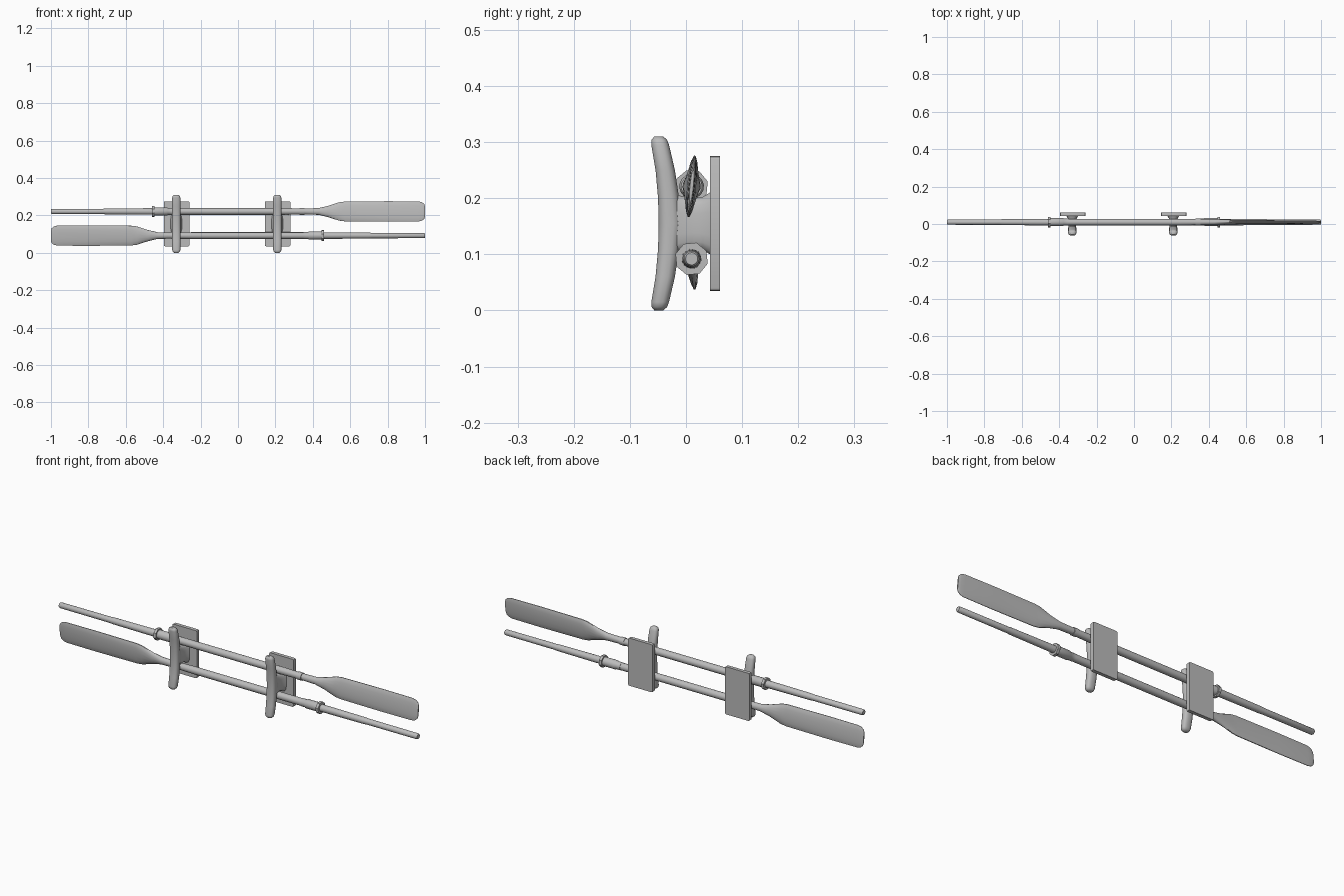
import bpy, bmesh, math
from mathutils import Vector, Matrix

cube = bpy.data.objects.get("Cube")
if cube:
    bpy.data.objects.remove(cube, do_unlink=True)

grey = bpy.data.materials.new("plain grey")
grey.use_nodes = True
grey.diffuse_color = (0.5, 0.5, 0.5, 1)
grey.node_tree.nodes["Principled BSDF"].inputs["Base Color"].default_value = (0.5, 0.5, 0.5, 1)


def finish(bm, name, matrix, angle=40):
    bmesh.ops.recalc_face_normals(bm, faces=bm.faces)
    mesh = bpy.data.meshes.new(name)
    bm.to_mesh(mesh)
    bm.free()
    obj = bpy.data.objects.new(name, mesh)
    bpy.context.collection.objects.link(obj)
    mesh.materials.append(grey)
    obj.matrix_world = matrix
    bpy.ops.object.select_all(action='DESELECT')
    obj.select_set(True)
    bpy.context.view_layer.objects.active = obj
    bpy.ops.object.shade_smooth_by_angle(angle=math.radians(angle))
    return obj


def loft(name, sections, place, matrix, sides=16, power=1.0):
    """Skin rings of (distance, offset, half width a, half width b)."""
    bm = bmesh.new()
    rings = []
    for d, off, a, b in sections:
        ring = []
        for i in range(sides):
            t = 2 * math.pi * (i + 0.5) / sides
            c, s = math.cos(t), math.sin(t)
            u = a * math.copysign(abs(c) ** power, c)
            v = b * math.copysign(abs(s) ** power, s)
            ring.append(bm.verts.new(place(d, off + u, v)))
        rings.append(ring)
    for r, q in zip(rings, rings[1:]):
        for i in range(sides):
            j = (i + 1) % sides
            bm.faces.new((r[i], r[j], q[j], q[i]))
    bm.faces.new(rings[0])
    bm.faces.new(rings[-1])
    return finish(bm, name, matrix)


def along_x(d, u, v):
    return Vector((d, u, v))


def along_z(d, u, v):
    return Vector((v, u, d))


def along_y(d, u, v):
    return Vector((v, d, u))


def turned(name, profile, matrix, sides=16):
    return loft(name, [(x, 0, r, r) for x, r in profile], along_x, matrix, sides)


def oar(label, matrix):
    # Tapered shaft with a rounded handle end
    turned(label + "_shaft", [(-1, 0.011), (-0.995, 0.014), (-0.72, 0.0145), (-0.7, 0.016),
                              (-0.4, 0.018), (0.25, 0.018), (0.36, 0.016)], matrix)
    # Sleeve, stop flange and neck collar
    turned(label + "_sleeve", [(-0.45, 0.022), (-0.38, 0.022), (-0.375, 0.019), (-0.35, 0.019)], matrix)
    turned(label + "_flange", [(-0.46, 0.03), (-0.446, 0.03)], matrix, 8)
    turned(label + "_collar", [(0.33, 0.019), (0.355, 0.019)], matrix)
    # Blade flattening out from the neck
    loft(label + "_blade", [(0.35, 0, 0.016, 0.016), (0.43, 0, 0.016, 0.018), (0.48, 0, 0.014, 0.03),
                            (0.54, 0, 0.011, 0.05), (0.57, 0, 0.01, 0.054), (0.8, 0, 0.008, 0.056),
                            (0.965, 0, 0.006, 0.055), (0.985, 0, 0.005, 0.05),
                            (0.996, 0, 0.004, 0.04), (1, 0, 0.003, 0.03)], along_x, matrix)


tilt = Matrix.Rotation(-0.1, 4, 'X')
oar("upper_oar", Matrix.Translation((0, 0.01, 0.221)) @ tilt)
oar("lower_oar", Matrix.Translation((0, 0.01, 0.092)) @ Matrix.Rotation(math.pi, 4, 'Z') @ tilt)

# Upper half of the curved horn, mirrored about its middle
horn = [(0, -0.028, 0.021, 0.023), (0.045, -0.031, 0.019, 0.023), (0.095, -0.037, 0.0175, 0.023),
        (0.14, -0.046, 0.016, 0.022), (0.149, -0.0475, 0.014, 0.019), (0.155, -0.0485, 0.008, 0.011)]
horn = [(-d, o, a, b) for d, o, a, b in reversed(horn[1:])] + horn

for side, x in (("right", -0.33), ("left", 0.21)):
    at = Matrix.Translation((x, 0, 0.155))
    loft(side + "_hook_bar", horn, along_z, at, power=0.75)
    # Flared post joining the bar to the wall plate
    loft(side + "_hook_post", [(-0.03, 0, 0.06, 0.02), (-0.01, 0, 0.05, 0.02), (0.01, 0, 0.045, 0.02),
                               (0.03, 0, 0.048, 0.024), (0.045, 0, 0.057, 0.032)],
         along_y, at, power=0.6)
    # Wall plate
    bm = bmesh.new()
    bmesh.ops.create_cube(bm, size=1, matrix=Matrix.Diagonal((0.136, 0.018, 0.24, 1)))
    upright = [e for e in bm.edges if abs((e.verts[0].co - e.verts[1].co).y) > 0.01]
    bmesh.ops.bevel(bm, geom=upright, offset=0.006, segments=2, affect='EDGES', profile=0.5)
    finish(bm, side + "_wall_plate", at @ Matrix.Translation((0.002, 0.052, 0)), 30)
